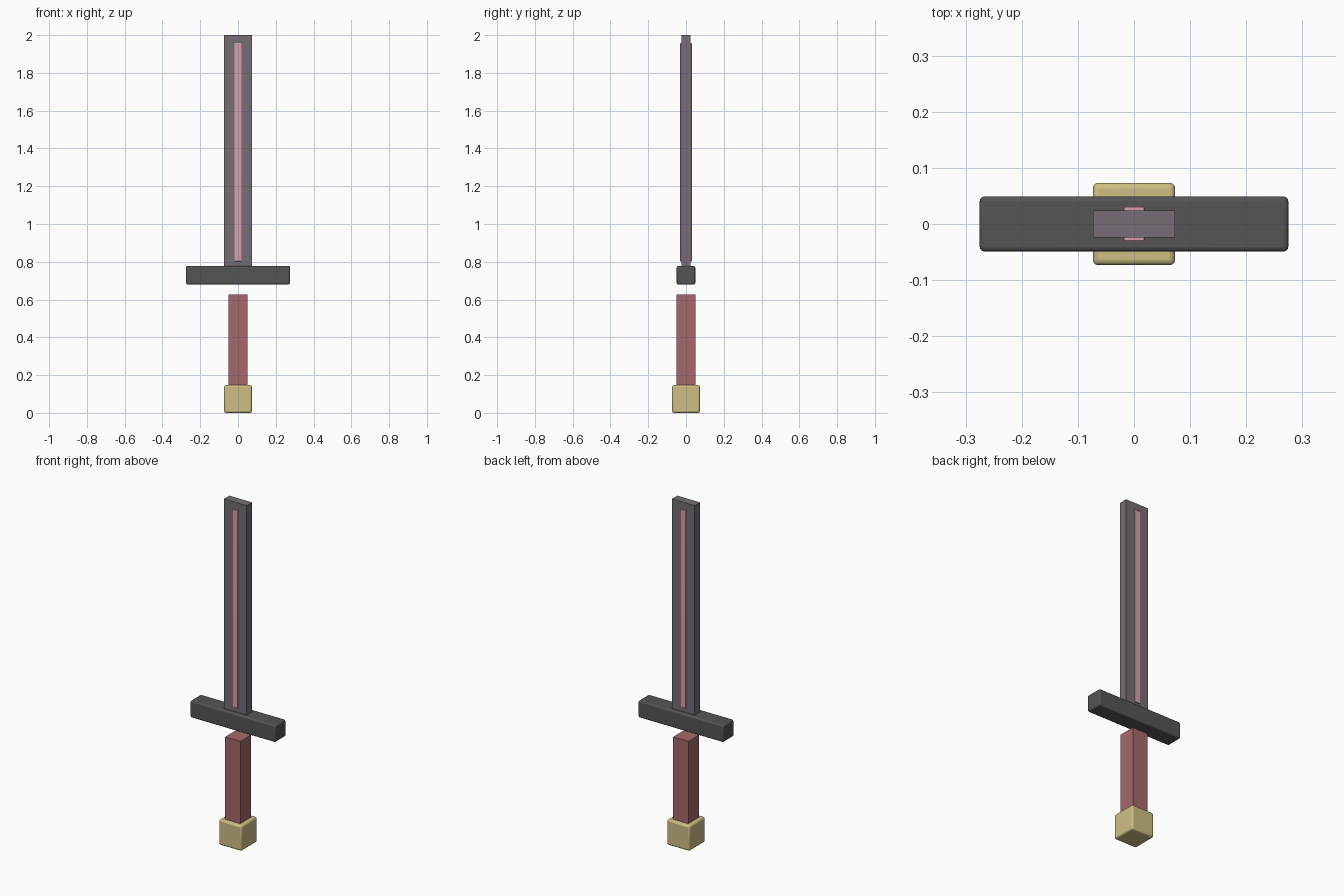
import bpy

if "Cube" in bpy.data.objects:
    bpy.data.objects.remove(bpy.data.objects["Cube"])


def material(name, rgb):
    mat = bpy.data.materials.new(name)
    mat.diffuse_color = (*rgb, 1)
    mat.use_nodes = True
    mat.node_tree.nodes["Principled BSDF"].inputs["Base Color"].default_value = mat.diffuse_color
    return mat


def box(name, size, center, mat, bevel=0.0):
    bpy.ops.mesh.primitive_cube_add(size=1, location=center)
    ob = bpy.context.object
    ob.name = name
    ob.scale = size
    bpy.ops.object.transform_apply(location=False, rotation=False, scale=True)
    ob.data.materials.append(mat)
    if bevel:
        mod = ob.modifiers.new("Bevel", 'BEVEL')
        mod.width = bevel
        mod.segments = 3
        bpy.ops.object.shade_smooth_by_angle()
    return ob


gold = material("gold", (0.62, 0.52, 0.23))
leather = material("red_leather", (0.38, 0.14, 0.15))
iron = material("dark_iron", (0.09, 0.09, 0.09))
steel = material("steel", (0.18, 0.155, 0.18))
pink = material("pink_inlay", (0.68, 0.35, 0.43))

# Handle
box("pommel", (0.147, 0.147, 0.147), (0, 0, 0.0735), gold, 0.01)
box("grip", (0.098, 0.098, 0.49), (0, 0, 0.382), leather)

# Crossguard, floating just above the grip
box("crossguard", (0.55, 0.098, 0.098), (0, 0, 0.729), iron, 0.008)

# Blade with a raised inlay on both faces
box("blade", (0.147, 0.049, 1.225), (0, 0, 1.3875), steel)
for side, y in (("front", -1), ("back", 1)):
    box(side + "_inlay", (0.037, 0.01, 1.156), (0, y * 0.0255, 1.38), pink, 0.002)
